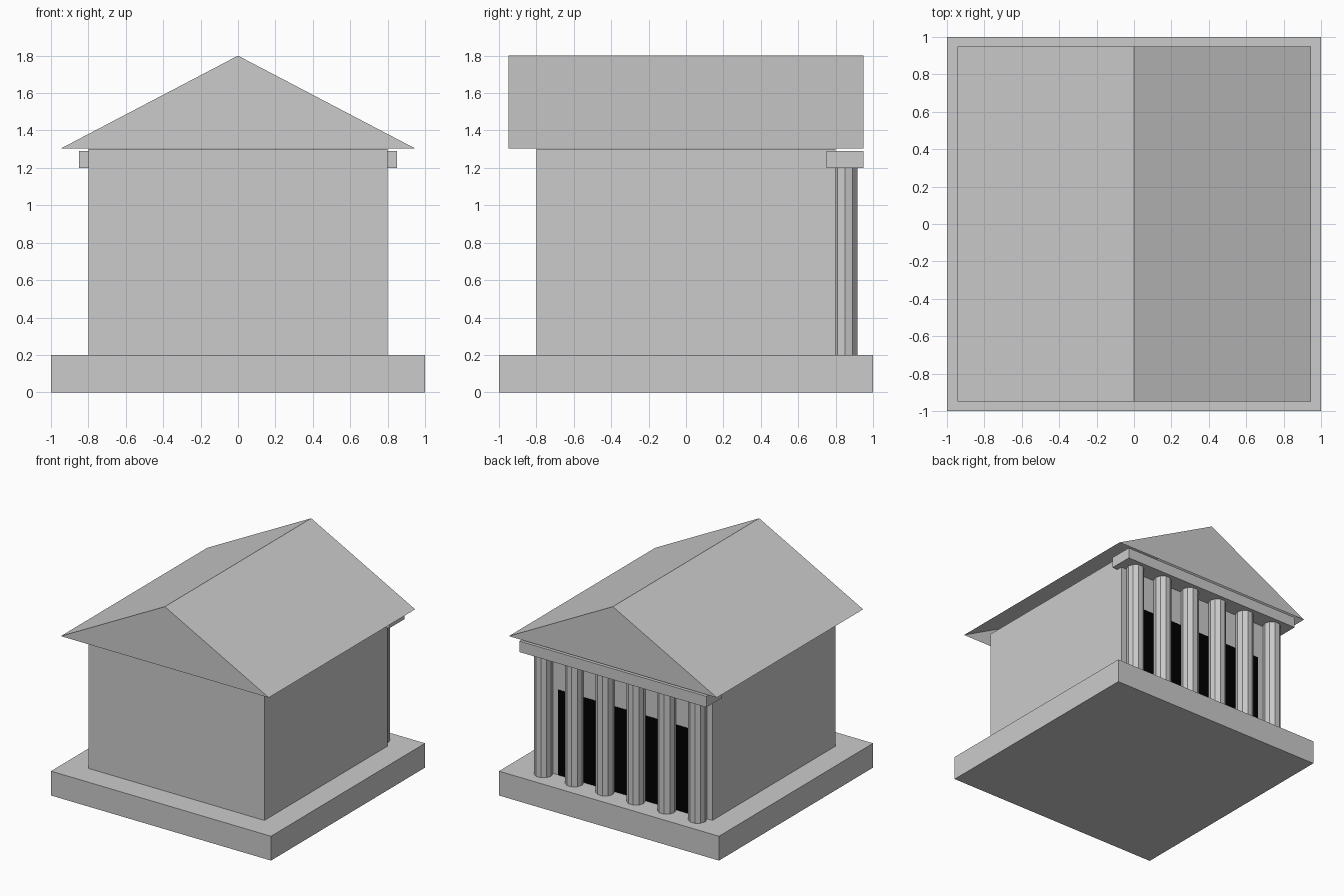
import bpy, bmesh
from mathutils import Matrix

if "Cube" in bpy.data.objects:
    bpy.data.objects.remove(bpy.data.objects["Cube"])


def finish(name, bm):
    mesh = bpy.data.meshes.new(name)
    bm.to_mesh(mesh)
    bm.free()
    obj = bpy.data.objects.new(name, mesh)
    bpy.context.collection.objects.link(obj)
    return obj


def box(name, lo, hi):
    bm = bmesh.new()
    bmesh.ops.create_cube(bm, size=1)
    for v in bm.verts:
        v.co = [h if c > 0 else l for c, l, h in zip(v.co, lo, hi)]
    return finish(name, bm)


# Stepped base and main hall
box("base", (-1, -1, 0), (1, 1, 0.2))
box("hall", (-0.8, -0.8, 0.2), (0.8, 0.8, 1.3))

# Wide dark doorway behind the columns
doorway = box("doorway", (-0.6, 0.79, 0.2), (0.6, 0.803, 0.9))
black = bpy.data.materials.new("black")
black.diffuse_color = (0, 0, 0, 1)
black.use_nodes = True
black.node_tree.nodes["Principled BSDF"].inputs["Base Color"].default_value = black.diffuse_color
doorway.data.materials.append(black)

# Row of ten-sided columns
for i in range(6):
    bm = bmesh.new()
    bmesh.ops.create_cone(bm, cap_ends=True, segments=10, radius1=0.07,
                          radius2=0.07, depth=1.0)
    # Put a corner, not a flat, on the x axis
    bm.verts.ensure_lookup_table()
    first = bm.verts[0].co
    turn = Matrix(((first.x, first.y, 0), (-first.y, first.x, 0), (0, 0, 0.07))) * (1 / 0.07)
    bmesh.ops.transform(bm, matrix=turn.to_4x4(), verts=bm.verts)
    column = finish(f"column_{i + 1}", bm)
    column.location = (-0.7 + 0.28 * i, 0.85, 0.7)

# Beam resting on the columns
box("beam", (-0.85, 0.75, 1.2), (0.85, 0.95, 1.29))

# Gabled roof shell, open underneath
bm = bmesh.new()
profile = [(-0.945, 1.305), (0, 1.8), (0.945, 1.305)]
front = [bm.verts.new((x, -0.95, z)) for x, z in profile]
back = [bm.verts.new((x, 0.95, z)) for x, z in profile]
bm.faces.new(front[::-1])
bm.faces.new(back)
for a in range(2):
    bm.faces.new((front[a], front[a + 1], back[a + 1], back[a]))
finish("roof", bm)
